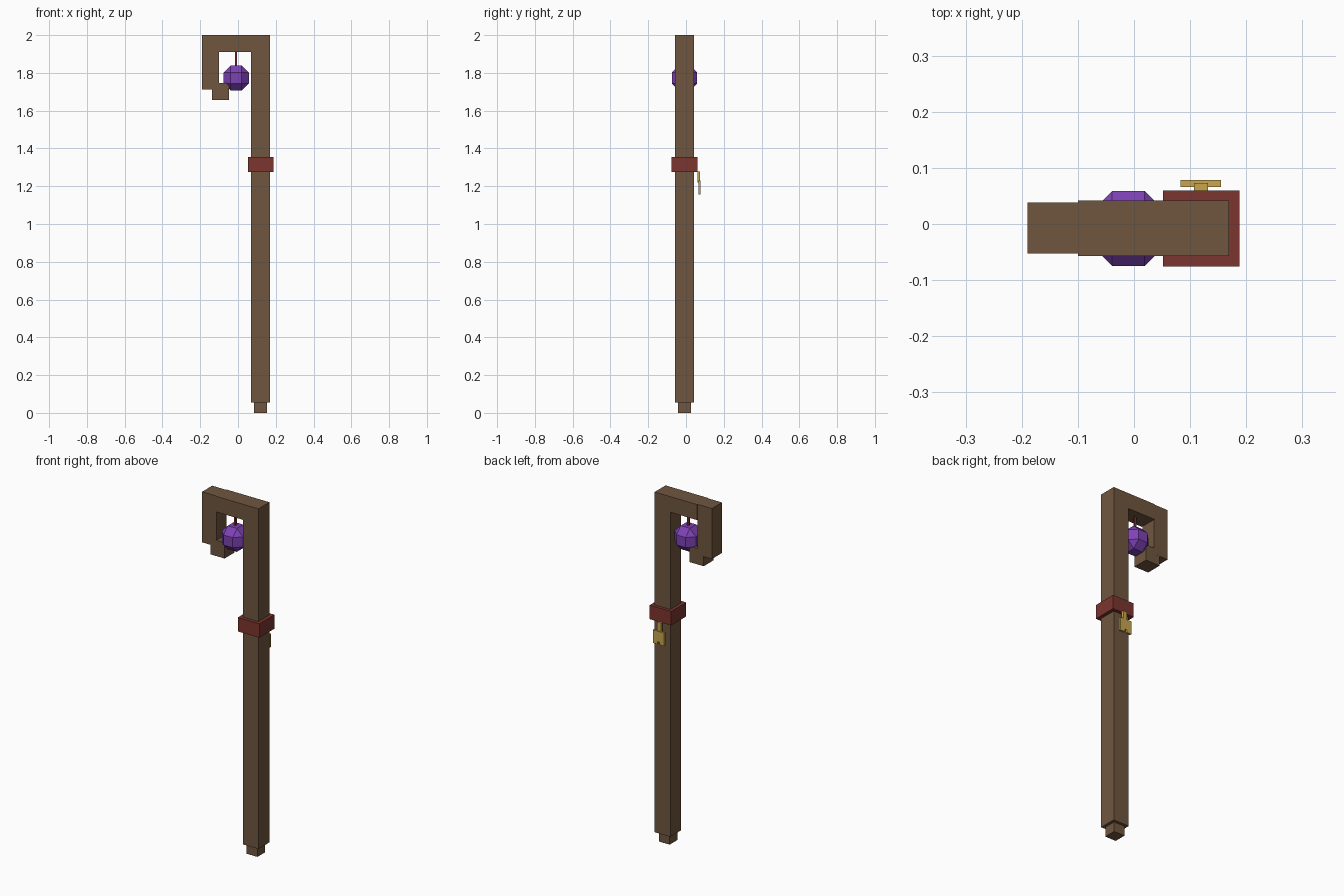
import bpy, bmesh
from itertools import product
from mathutils import Vector

cube = bpy.data.objects.get("Cube")
if cube:
    bpy.data.objects.remove(cube, do_unlink=True)


def material(name, rgb):
    m = bpy.data.materials.new(name)
    m.use_nodes = True
    m.diffuse_color = (*rgb, 1)
    m.node_tree.nodes["Principled BSDF"].inputs["Base Color"].default_value = (*rgb, 1)
    return m


wood = material("brown wood", (0.16, 0.094, 0.05))
red = material("dark red cloth", (0.2, 0.036, 0.028))
gold = material("gold", (0.58, 0.38, 0.08))
purple = material("purple crystal", (0.21, 0.055, 0.46))


def add_object(name, bm, mat):
    bmesh.ops.recalc_face_normals(bm, faces=bm.faces[:])
    mesh = bpy.data.meshes.new(name)
    bm.to_mesh(mesh)
    bm.free()
    mesh.materials.append(mat)
    obj = bpy.data.objects.new(name, mesh)
    bpy.context.collection.objects.link(obj)
    return obj


def box(name, x, y, z, mat):
    """Box from (min, max) ranges on each axis."""
    bm = bmesh.new()
    bmesh.ops.create_cube(bm, size=1)
    for v in bm.verts:
        v.co = [r[0] if c < 0 else r[1] for c, r in zip(v.co, (x, y, z))]
    return add_object(name, bm, mat)


def extruded(name, outline, y, mat):
    """Front outline of (x, z) points given thickness along y."""
    bm = bmesh.new()
    face = bm.faces.new([bm.verts.new((px, y[0], pz)) for px, pz in outline])
    side = bmesh.ops.extrude_face_region(bm, geom=[face])["geom"]
    for v in side:
        if isinstance(v, bmesh.types.BMVert):
            v.co.y = y[1]
    return add_object(name, bm, mat)


# Staff: foot, pole with arm, and the hook that curls back inward
box("foot", (0.085, 0.153), (-0.043, 0.026), (0, 0.06), wood)
extruded("pole_and_arm", [(0.07, 0.055), (0.169, 0.055), (0.169, 2), (-0.1, 2),
                          (-0.1, 1.911), (0.07, 1.911)], (-0.057, 0.042), wood)
box("hook_drop", (-0.19, -0.1), (-0.053, 0.038), (1.711, 2), wood)
box("hook_tip", (-0.138, -0.048), (-0.0525, 0.0375), (1.656, 1.746), wood)

# Cloth band round the pole
box("band", (0.052, 0.188), (-0.076, 0.06), (1.275, 1.355), red)

# Faceted crystal on its cord
center, radius = Vector((-0.01, -0.008, 1.773)), 0.067
bm = bmesh.new()
for signs in product((-1, 1), repeat=3):
    for axis in range(3):
        p = Vector(signs) * radius * 0.43
        p[axis] = signs[axis] * radius
        bm.verts.new(center + p)
bmesh.ops.convex_hull(bm, input=bm.verts[:])
bmesh.ops.dissolve_limit(bm, angle_limit=0.02, verts=bm.verts[:], edges=bm.edges[:])
add_object("crystal", bm, purple)
box("cord", (-0.017, -0.006), (-0.013, -0.002), (1.83, 1.915), red)

# Key hanging behind the band
box("key_stem", (0.107, 0.132), (0.06, 0.073), (1.22, 1.278), gold)
extruded("key_plate", [(0.083, 1.155), (0.113, 1.155), (0.113, 1.17), (0.125, 1.17),
                       (0.125, 1.155), (0.155, 1.155), (0.155, 1.23), (0.083, 1.23)],
         (0.066, 0.078), gold)
